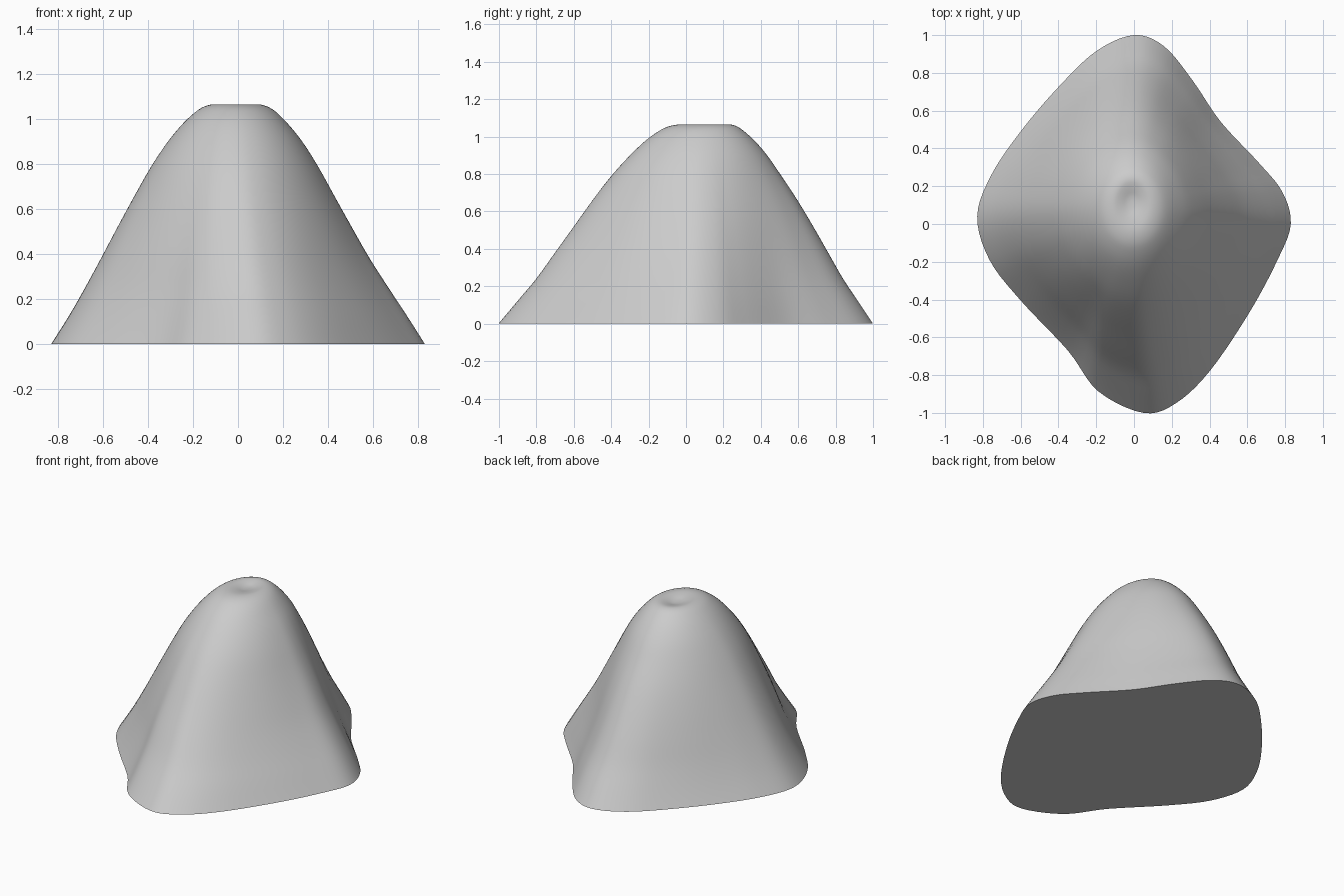
import bpy, bmesh, math
from mathutils import Vector

if "Cube" in bpy.data.objects:
    bpy.data.objects.remove(bpy.data.objects["Cube"])

# base outline of the hill, anticlockwise
OUT = [(.83, 0), (.785, .17), (.66, .325), (.46, .54), (.31, .76), (.16, .94),
       (0, 1), (-.2, .915), (-.4, .725), (-.6, .49), (-.755, .26), (-.83, .04),
       (-.765, -.19), (-.6, -.405), (-.35, -.67), (-.19, -.885), (.05, -1),
       (.22, -.95), (.4, -.78), (.61, -.47), (.76, -.19)]
# height, half width x, half width y, centre x, centre y
RINGS = [(0, .83, 1, 0, 0), (.12, .754, .91, 0, .01), (.24, .68, .82, -.005, .02),
         (.38, .597, .73, -.012, .03), (.52, .52, .64, -.015, .04),
         (.66, .443, .548, -.016, .048), (.79, .37, .455, -.015, .055),
         (.9, .298, .367, -.013, .067), (.98, .232, .29, -.012, .075),
         (1.03, .18, .227, -.01, .082), (1.055, .14, .182, -.01, .09),
         (1.065, .1, .135, -.01, .1), (1.06, .065, .085, -.01, .11),
         (1.05, .03, .04, -.01, .115), (1.047, .008, .01, -.01, .12)]


def spline(pts, i, t, closed):
    """Catmull-Rom point on segment i."""
    n = len(pts)
    pick = lambda k: Vector(pts[k % n] if closed else pts[max(0, min(n - 1, k))])
    a, b, c, d = (pick(i + k) for k in (-1, 0, 1, 2))
    return .5 * (2 * b + (c - a) * t + (2 * a - 5 * b + 4 * c - d) * t * t
                 + (3 * b - a - 3 * c + d) * t ** 3)


outline = [spline(OUT, i, j / 5, True) for i in range(len(OUT)) for j in range(5)]
rings = [spline(RINGS, i, j / 3, False) for i in range(len(RINGS) - 1) for j in range(3)]
rings.append(Vector(RINGS[-1]))

# hill: lobed at the foot, rounding to an ellipse at the dimpled top
bm = bmesh.new()
loops = []
for z, rx, ry, cx, cy in rings:
    k = max(0, min(1, z / 1.05)) ** 1.3
    if rx < .15:
        k = 1
    loop = []
    for p in outline:
        u = Vector((p.x / .83, p.y))
        e = u.normalized()
        q = u.lerp(e, k)
        loop.append(bm.verts.new((cx + rx * q.x, cy + ry * q.y, z)))
    loops.append(loop)
n = len(outline)
for a, b in zip(loops, loops[1:]):
    for i in range(n):
        j = (i + 1) % n
        bm.faces.new((a[i], a[j], b[j], b[i]))
bm.faces.new(loops[-1])
bm.faces.new(loops[0][::-1])
me = bpy.data.meshes.new("hill")
bm.to_mesh(me)
bm.free()
hill = bpy.data.objects.new("hill", me)
bpy.context.collection.objects.link(hill)
bpy.context.view_layer.objects.active = hill
hill.select_set(True)
bpy.ops.object.shade_smooth_by_angle(angle=math.radians(40))
